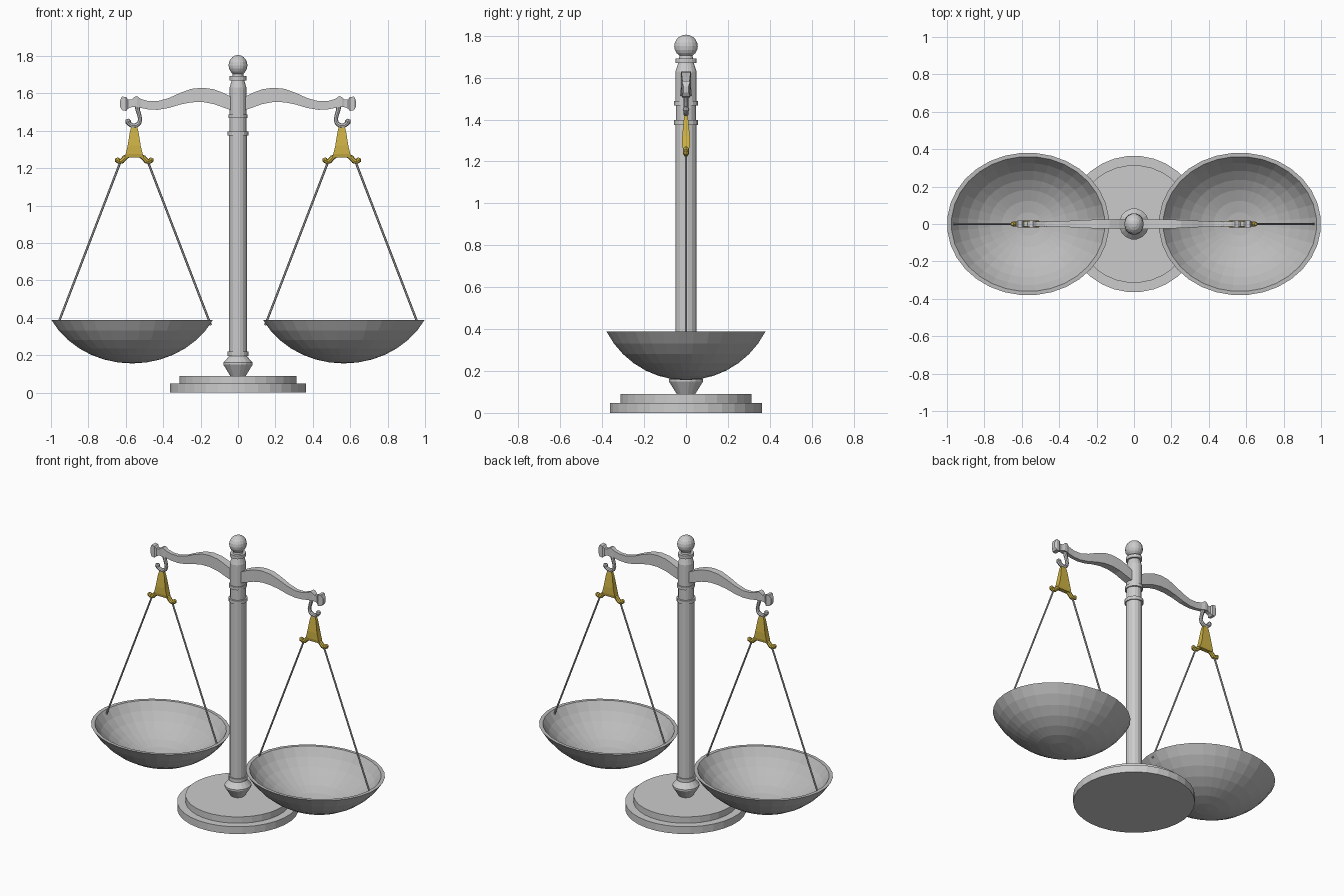
import bpy, bmesh, math

if "Cube" in bpy.data.objects:
    bpy.data.objects.remove(bpy.data.objects["Cube"])

def material(name, rgb):
    m = bpy.data.materials.new(name)
    m.diffuse_color = (*rgb, 1)
    m.use_nodes = True
    m.node_tree.nodes["Principled BSDF"].inputs["Base Color"].default_value = m.diffuse_color
    return m

GOLD = material("gold", (0.62, 0.45, 0.06))
DARK = material("dark_grey", (0.5, 0.5, 0.5))

def finish(name, bm, mat=None, mirror=False):
    bmesh.ops.remove_doubles(bm, verts=bm.verts, dist=1e-5)
    bmesh.ops.recalc_face_normals(bm, faces=bm.faces)
    me = bpy.data.meshes.new(name)
    bm.to_mesh(me)
    bm.free()
    ob = bpy.data.objects.new(name, me)
    bpy.context.collection.objects.link(ob)
    if mat:
        me.materials.append(mat)
    if mirror:
        mod = ob.modifiers.new("mirror", 'MIRROR')
        mod.use_mirror_merge = False
    return ob

def loft(bm, rings):
    loops = [[bm.verts.new(p) for p in r] for r in rings]
    n = len(loops[0])
    for a, b in zip(loops, loops[1:]):
        for i in range(n):
            j = (i + 1) % n
            bm.faces.new((a[i], a[j], b[j], b[i]))
    bm.faces.new(loops[0])
    bm.faces.new(loops[-1])

def lathe(name, profile, segs, sx=1, sy=1, cx=0, **kw):
    bm = bmesh.new()
    turn = [2 * math.pi * (i + 0.5) / segs for i in range(segs)]
    loft(bm, [[(cx + r * sx * math.cos(t), r * sy * math.sin(t), z) for t in turn]
              for r, z in profile])
    return finish(name, bm, **kw)

def tube(name, paths, sides=8, **kw):
    """Round tubes in the XZ plane; path points are (x, z, radius)."""
    bm = bmesh.new()
    for path in paths:
        rings = []
        for i, (x, z, r) in enumerate(path):
            a, b = path[max(i - 1, 0)], path[min(i + 1, len(path) - 1)]
            dx, dz = b[0] - a[0], b[1] - a[1]
            d = math.hypot(dx, dz)
            ring = []
            for k in range(sides):
                t = 2 * math.pi * k / sides
                c, s = r * math.cos(t), r * math.sin(t)
                ring.append((x - dz / d * c, s, z + dx / d * c))
            rings.append(ring)
        loft(bm, rings)
    return finish(name, bm, **kw)

# Stepped round base
lathe("base", [(.365, 0), (.365, .048), (.315, .048), (.315, .09)], 32)

# Column with foot cone and rings
lathe("column", [(.04, .085), (.08, .15), (.08, .16), (.047, .197), (.056, .197), (.056, .22),
                 (.049, .22), (.049, 1.375), (.056, 1.375), (.056, 1.397), (.046, 1.397),
                 (.046, 1.47)], 16, sy=1.04)
lathe("column_head", [(.042, 1.44), (.042, 1.468), (.052, 1.468), (.052, 1.488), (.046, 1.488),
                      (.046, 1.63), (.034, 1.67), (.046, 1.67), (.046, 1.692), (.03, 1.692),
                      (.028, 1.71)], 16, sy=1.12)

# Ball finial
ball = [(max(.001, .054 * math.sin(math.pi * i / 10)), 1.75 - .055 * math.cos(math.pi * i / 10))
        for i in range(11)]
lathe("ball_finial", ball, 16, sx=.95, sy=1.06)

# Curved beam arms with knobbed ends: (x, top, bottom, half width)
stations = [(.03, 1.578, 1.508, .026), (.08, 1.603, 1.525, .026), (.13, 1.622, 1.543, .025),
            (.19, 1.63, 1.554, .024), (.25, 1.624, 1.552, .022), (.31, 1.602, 1.54, .019),
            (.37, 1.575, 1.522, .016), (.43, 1.558, 1.512, .013), (.48, 1.559, 1.514, .012),
            (.52, 1.57, 1.522, .013), (.54, 1.585, 1.525, .018), (.555, 1.58, 1.527, .018),
            (.57, 1.566, 1.526, .013), (.588, 1.566, 1.518, .013), (.598, 1.58, 1.506, .02),
            (.62, 1.583, 1.51, .02), (.632, 1.558, 1.53, .012)]
bm = bmesh.new()
loft(bm, [[(x, -w, b), (x, w, b), (x, w, t), (x, -w, t)] for x, t, b, w in stations])
finish("beam_arms", bm, mirror=True)

# Hooks under the beam ends
tube("hooks", [[(.540, 1.54, .013), (.536, 1.51, .012), (.528, 1.485, .011), (.523, 1.46, .011),
                (.529, 1.44, .012), (.545, 1.428, .013), (.565, 1.427, .013), (.581, 1.437, .012),
                (.588, 1.449, .016), (.592, 1.462, .010)]], mirror=True)

# Gold hangers: tapered body plus curled feet
CX = .555
bm = bmesh.new()
loft(bm, [[(CX - a, -h, z), (CX + a, -h, z), (CX + a, h, z), (CX - a, h, z)]
          for z, a, h in [(1.43, .013, .007), (1.395, .023, .011), (1.32, .035, .018),
                          (1.275, .046, .018), (1.257, .052, .014)]])
finish("hanger_bodies", bm, mat=GOLD, mirror=True)
foot = [(.03, 1.268, .01), (.05, 1.256, .014), (.066, 1.238, .014), (.08, 1.235, .013),
        (.09, 1.243, .015), (.096, 1.254, .009)]
tube("hanger_feet", [[(CX + s * x, z, r) for x, z, r in foot] for s in (-1, 1)],
     mat=GOLD, mirror=True)

# Suspension rods
tube("rods", [[(CX + s * .073, 1.235, .006), (CX + s * .41, .36, .006)] for s in (-1, 1)],
     sides=6, mat=DARK, mirror=True)

# Shallow pans: spherical caps stretched in x, with wall thickness
R, TOP = .429, math.radians(62.5)
def cap(radius, steps=7):
    zc = .156 + R
    top = math.acos((zc - .388) / radius)
    return [(max(.001, radius * math.sin(top * i / steps)),
             zc - radius * math.cos(top * i / steps)) for i in range(steps + 1)]
lathe("pans", cap(R) + cap(R - .018)[::-1], 32, sx=1.138, cx=.566, mat=DARK, mirror=True)
